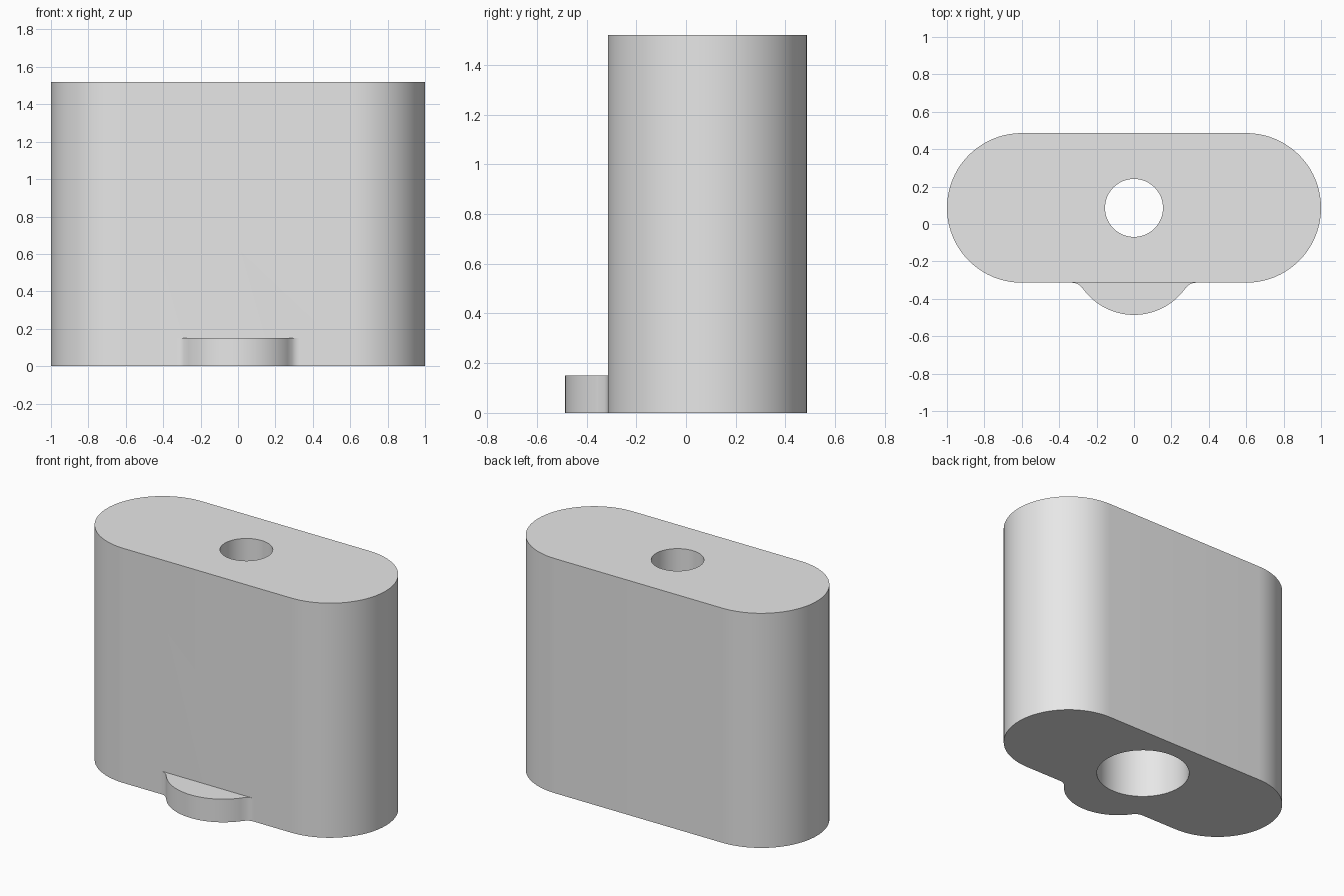
import bpy, bmesh
from math import sin, cos, pi, atan2, hypot

cube = bpy.data.objects.get("Cube")
if cube:
    bpy.data.objects.remove(cube, do_unlink=True)

HEIGHT, RADIUS, HALF_FLAT, MID_Y = 1.52, 0.4, 0.6, 0.086
FRONT_Y = MID_Y - RADIUS

grey = bpy.data.materials.new("plain grey")
grey.use_nodes = True
colour = (0.8, 0.8, 0.8, 1)
grey.diffuse_color = colour
grey.node_tree.nodes["Principled BSDF"].inputs["Base Color"].default_value = colour


def arc(cx, cy, r, start, end, steps):
    angles = [start + (end - start) * i / steps for i in range(steps + 1)]
    return [(cx + r * cos(a), cy + r * sin(a)) for a in angles]


def prism(name, outline, z0, z1):
    """Extrude a counter-clockwise outline from z0 to z1."""
    bm = bmesh.new()
    base = bm.faces.new([bm.verts.new((x, y, z0)) for x, y in outline])
    top = bmesh.ops.extrude_face_region(bm, geom=[base], use_keep_orig=True)
    verts = [v for v in top["geom"] if isinstance(v, bmesh.types.BMVert)]
    bmesh.ops.translate(bm, verts=verts, vec=(0, 0, z1 - z0))
    bmesh.ops.recalc_face_normals(bm, faces=bm.faces)
    mesh = bpy.data.meshes.new(name)
    bm.to_mesh(mesh)
    bm.free()
    mesh.materials.append(grey)
    obj = bpy.data.objects.new(name, mesh)
    bpy.context.collection.objects.link(obj)
    return obj


def combine(target, other, operation):
    mod = target.modifiers.new(other.name, 'BOOLEAN')
    mod.operation, mod.solver, mod.object = operation, 'EXACT', other
    bpy.context.view_layer.objects.active = target
    bpy.ops.object.modifier_apply(modifier=mod.name)
    bpy.data.objects.remove(other, do_unlink=True)


# Block with rounded ends
body = prism("block_body",
             arc(HALF_FLAT, MID_Y, RADIUS, -pi / 2, pi / 2, 40)
             + arc(-HALF_FLAT, MID_Y, RADIUS, pi / 2, 3 * pi / 2, 40),
             0, HEIGHT)

# Low rounded tab on the front, blended into the wall by two fillets
TAB_R, FILLET_X, FILLET_R = 0.336, 0.33, 0.0626
tab_y = TAB_R - 0.486
fillet_y = FRONT_Y - FILLET_R
join = atan2(fillet_y - tab_y, FILLET_X)
right_fillet = arc(FILLET_X, fillet_y, FILLET_R, join + pi, pi / 2, 8)[1:]
left_fillet = [(-x, y) for x, y in reversed(right_fillet)]
outline = (left_fillet + arc(0, tab_y, TAB_R, -pi - join, join, 32) + right_fillet
           + [(FILLET_X, FRONT_Y + 0.05), (-FILLET_X, FRONT_Y + 0.05)])
tab = prism("front_tab", outline, 0, 0.15)
combine(body, tab, 'UNION')

# Stepped bore: wide from below, narrow through the top
for name, r, z0, z1 in (("wide_bore", 0.285, -0.1, 1.0),
                        ("narrow_bore", 0.155, 0.9, HEIGHT + 0.1)):
    cutter = prism(name, arc(0, MID_Y, r, 0, 2 * pi, 64)[:-1], z0, z1)
    combine(body, cutter, 'DIFFERENCE')

# Smooth curved walls, crisp rims
bpy.ops.object.select_all(action='DESELECT')
body.select_set(True)
bpy.context.view_layer.objects.active = body
bpy.ops.object.shade_smooth_by_angle(angle=pi / 6)
